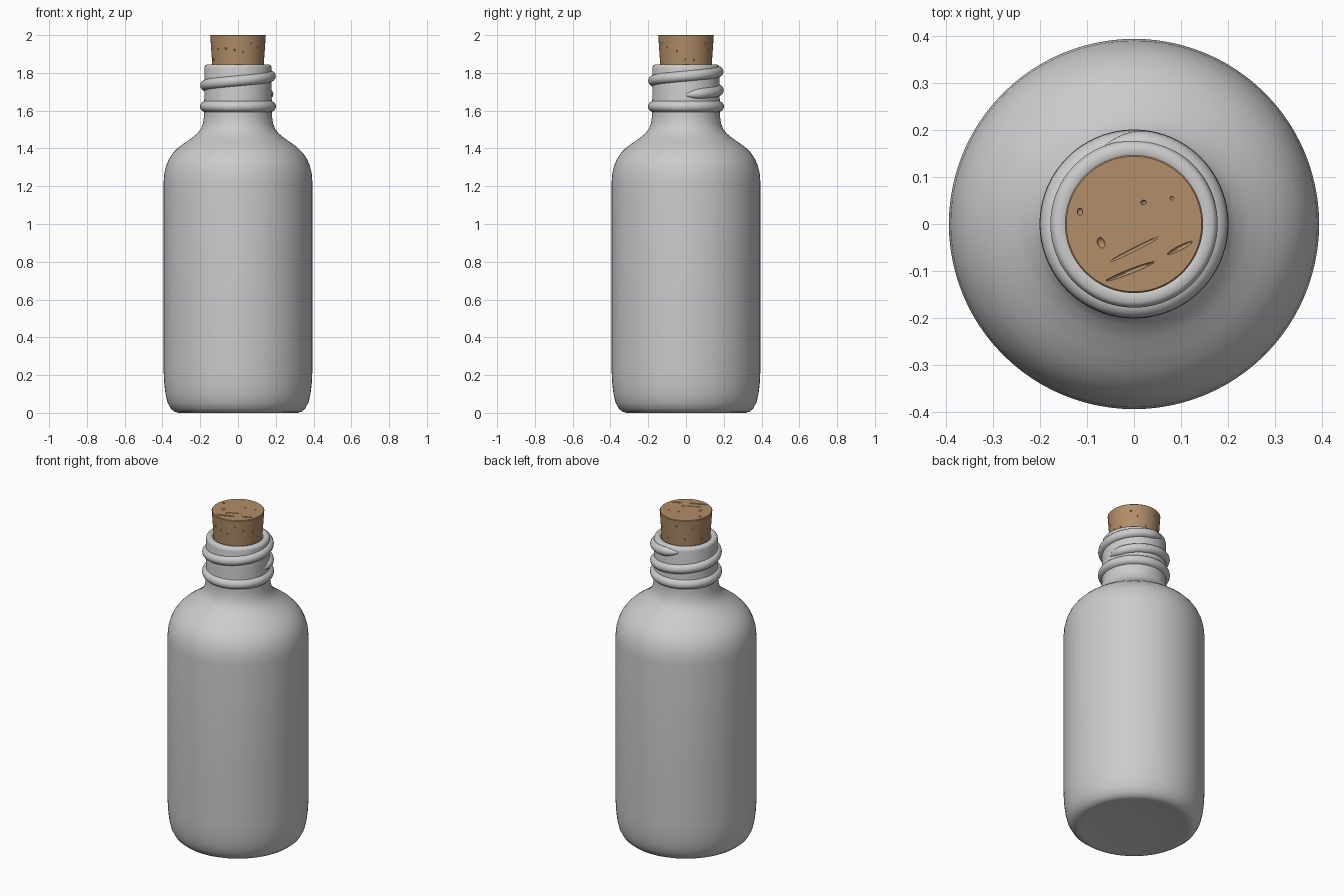
import bpy, bmesh, math, random
from mathutils import Matrix, Vector

if "Cube" in bpy.data.objects:
    bpy.data.objects.remove(bpy.data.objects["Cube"])

random.seed(4)


def finish(obj, angle):
    bpy.ops.object.select_all(action='DESELECT')
    obj.select_set(True)
    bpy.context.view_layer.objects.active = obj
    bpy.ops.object.shade_smooth_by_angle(angle=math.radians(angle))


def add_object(name, bm):
    mesh = bpy.data.meshes.new(name)
    bm.to_mesh(mesh)
    bm.free()
    obj = bpy.data.objects.new(name, mesh)
    bpy.context.collection.objects.link(obj)
    return obj


def lathe(name, profile, steps=96):
    bm = bmesh.new()
    verts = [bm.verts.new((r, 0, z)) for r, z in profile]
    edges = [bm.edges.new(pair) for pair in zip(verts, verts[1:])]
    bmesh.ops.spin(bm, geom=verts + edges, cent=(0, 0, 0), axis=(0, 0, 1),
                   angle=2 * math.pi, steps=steps)
    bmesh.ops.remove_doubles(bm, verts=bm.verts, dist=1e-4)
    bmesh.ops.recalc_face_normals(bm, faces=bm.faces)
    return add_object(name, bm)


# Bottle: outer wall, neck ring, lip and inner wall in one profile
ring = [(0.172 + 0.029 * math.cos(math.radians(a)),
         1.622 + 0.029 * math.sin(math.radians(a))) for a in range(-75, 76, 15)]
outer = [(0, 0.012), (0.22, 0.01), (0.29, 0.004), (0.315, 0), (0.335, 0.006),
         (0.355, 0.022), (0.373, 0.055), (0.384, 0.1), (0.391, 0.16),
         (0.394, 0.23), (0.394, 0.7), (0.394, 1.22), (0.39, 1.27),
         (0.38, 1.31), (0.365, 1.345), (0.343, 1.377), (0.315, 1.405),
         (0.28, 1.431), (0.245, 1.455), (0.215, 1.48), (0.196, 1.505),
         (0.185, 1.535), (0.18, 1.57)]
lip = [(0.178, 1.67), (0.178, 1.825), (0.175, 1.837), (0.167, 1.844),
       (0.146, 1.844), (0.14, 1.838)]
inner = [(0.14, 1.53), (0.17, 1.47), (0.28, 1.39), (0.34, 1.31), (0.355, 1.22),
         (0.355, 0.18), (0.33, 0.08), (0.28, 0.05), (0, 0.05)]
bottle = lathe("bottle", outer + ring + lip + inner)
finish(bottle, 50)

# Screw thread: helix tube tapering into the neck at both ends
turn, sections, sides = 470, 140, 16
bm = bmesh.new()
loops = []
for i in range(sections + 1):
    deg = turn * i / sections
    fade = min(1, deg / 30, (turn - deg) / 30)
    size = 0.008 + 0.021 * math.sin(fade * math.pi / 2)
    a, z = math.radians(deg), 1.683 + 0.1 * deg / 360
    loop = []
    for k in range(sides):
        b = 2 * math.pi * k / sides
        r = 0.171 + size * math.cos(b)
        loop.append(bm.verts.new((r * math.cos(a), r * math.sin(a),
                                  z + size * math.sin(b))))
    loops.append(loop)
for p, q in zip(loops, loops[1:]):
    for k in range(sides):
        n = (k + 1) % sides
        bm.faces.new((p[k], p[n], q[n], q[k]))
bm.faces.new(loops[0])
bm.faces.new(loops[-1])
bmesh.ops.recalc_face_normals(bm, faces=bm.faces)
finish(add_object("screw_thread", bm), 60)

# Cork: tapered plug
cork = lathe("cork", [(0, 1.66), (0.12, 1.66), (0.124, 1.664), (0.147, 1.997),
                      (0.144, 2.0), (0, 2.0)], 72)

# Pits and scratches cut into the cork
bm = bmesh.new()


def pit(pos, size, spin=0):
    m = (Matrix.Translation(pos) @ Matrix.Rotation(spin, 4, 'Z')
         @ Matrix.Diagonal((*size, 1)))
    bmesh.ops.create_icosphere(bm, subdivisions=2, radius=1, matrix=m)


def scratch(a, b, width, depth):
    a, b = Vector(a), Vector(b)
    d = b - a
    mid = (a + b) / 2
    pit((mid.x, mid.y, 2.0), (d.length / 2, width, depth), math.atan2(d.y, d.x))


pit((0.02, 0.046, 2.0), (0.006, 0.005, 0.008))
pit((-0.115, 0.026, 2.0), (0.006, 0.008, 0.007))
pit((-0.07, -0.04, 2.0), (0.008, 0.012, 0.008), 0.4)
pit((0.08, 0.055, 2.0), (0.004, 0.004, 0.004))
scratch((-0.062, -0.122), (0.045, -0.08), 0.005, 0.008)
scratch((0.07, -0.065), (0.125, -0.037), 0.005, 0.007)
scratch((-0.055, -0.082), (0.06, -0.024), 0.004, 0.003)
for i in range(18):
    a = 2 * math.pi * (i + random.uniform(-0.2, 0.2)) / 18
    z = random.uniform(1.86, 1.98)
    r = 0.147 - (1.997 - z) * 0.069
    s = random.uniform(0.003, 0.006)
    pit((r * math.cos(a), r * math.sin(a), z), (s, s, s * 1.3), a)
cutter = add_object("cork_pit_cutter", bm)
cutter.hide_render = True
mod = cork.modifiers.new("pits", 'BOOLEAN')
mod.operation, mod.object, mod.solver = 'DIFFERENCE', cutter, 'EXACT'
bpy.context.view_layer.objects.active = cork
bpy.ops.object.modifier_apply(modifier=mod.name)
bpy.data.objects.remove(cutter)
finish(cork, 30)

mat = bpy.data.materials.new("cork_brown")
mat.diffuse_color = (0.45, 0.27, 0.14, 1)
mat.use_nodes = True
mat.node_tree.nodes["Principled BSDF"].inputs["Base Color"].default_value = mat.diffuse_color
cork.data.materials.clear()
cork.data.materials.append(mat)
